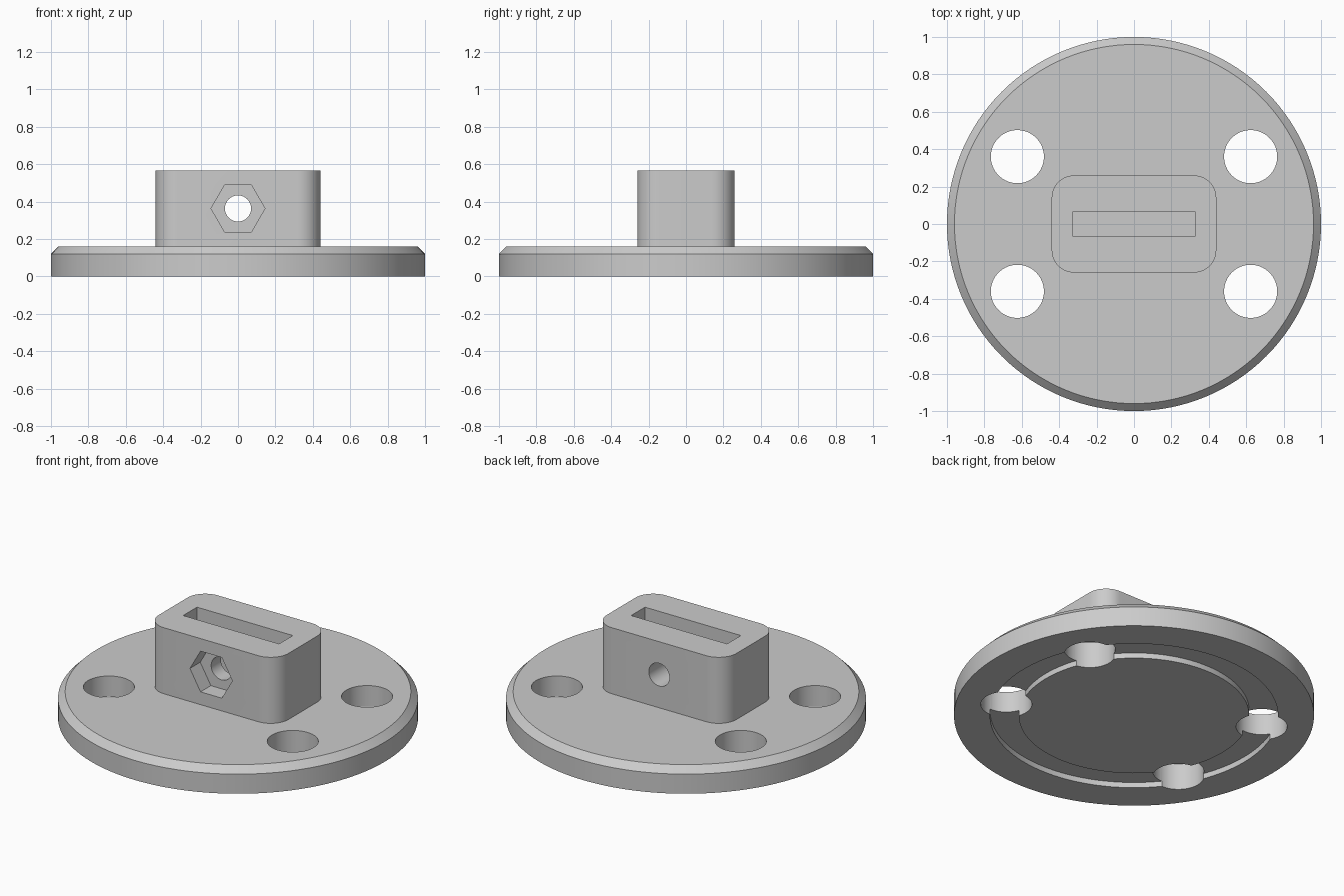
import bpy, bmesh
from math import pi, radians, cos, sin
from mathutils import Matrix

cube = bpy.data.objects.get("Cube")
if cube:
    bpy.data.objects.remove(cube, do_unlink=True)

grey = bpy.data.materials.new("plain grey")
grey.use_nodes = True
colour = (0.6, 0.6, 0.6, 1)
grey.diffuse_color = colour
grey.node_tree.nodes["Principled BSDF"].inputs["Base Color"].default_value = colour


def make_object(name, bm):
    bmesh.ops.recalc_face_normals(bm, faces=bm.faces)
    mesh = bpy.data.meshes.new(name)
    bm.to_mesh(mesh)
    bm.free()
    mesh.materials.append(grey)
    obj = bpy.data.objects.new(name, mesh)
    bpy.context.collection.objects.link(obj)
    return obj


def lathe(name, profile, steps=128):
    bm = bmesh.new()
    verts = [bm.verts.new((r, 0, z)) for r, z in profile]
    edges = [bm.edges.new(pair) for pair in zip(verts, verts[1:])]
    bmesh.ops.spin(bm, geom=verts + edges, cent=(0, 0, 0), axis=(0, 0, 1),
                   angle=2 * pi, steps=steps)
    bmesh.ops.remove_doubles(bm, verts=bm.verts, dist=0.0001)
    return make_object(name, bm)


def box(name, size, centre, corner=0):
    bm = bmesh.new()
    bmesh.ops.create_cube(bm, size=1, matrix=Matrix.Translation(centre)
                          @ Matrix.Diagonal((*size, 1)))
    if corner:
        upright = [e for e in bm.edges
                   if abs(e.verts[0].co.z - e.verts[1].co.z) > 0.01]
        bmesh.ops.bevel(bm, geom=upright, offset=corner, segments=12,
                        profile=0.5, affect='EDGES')
    return make_object(name, bm)


def prism(name, radius, depth, centre, sides, turn):
    bm = bmesh.new()
    bmesh.ops.create_cone(bm, cap_ends=True, segments=sides, radius1=radius,
                          radius2=radius, depth=depth,
                          matrix=Matrix.Translation(centre) @ turn)
    return make_object(name, bm)


def cut(target, cutters):
    bpy.context.view_layer.objects.active = target
    for cutter in cutters:
        cutter.hide_render = True
        mod = target.modifiers.new("cut", 'BOOLEAN')
        mod.operation, mod.solver, mod.object = 'DIFFERENCE', 'EXACT', cutter
        bpy.ops.object.modifier_apply(modifier=mod.name)
        bpy.data.objects.remove(cutter, do_unlink=True)


# Round flange with a chamfered rim and a shallow ring groove underneath
GROOVE = 0.033
flange = lathe("flange", [(0, 0), (0.64, 0), (0.64, GROOVE), (0.8, GROOVE),
                          (0.8, 0), (1, 0), (1, 0.12), (0.96, 0.16), (0, 0.16)])

# Four mounting holes centred on the groove
cut(flange, [prism("hole_cutter", 0.142, 1,
                   (0.72 * cos(radians(a)), 0.72 * sin(radians(a)), 0), 64, Matrix())
             for a in (30, 150, 210, 330)])

# Rounded socket block with a slot, a cross bore and a hexagonal nut pocket
BOLT_Z = 0.363
socket = box("socket_block", (0.88, 0.52, 0.405), (0, 0, 0.3625), 0.12)
sideways = Matrix.Rotation(pi / 2, 4, 'X')
hex_turn = sideways @ Matrix.Rotation(pi / 2, 4, 'Z')
cut(socket, [
    box("slot_cutter", (0.65, 0.134, 1), (0, 0, 0.4)),
    prism("bore_cutter", 0.07, 1, (0, 0, BOLT_Z), 48, sideways),
    prism("nut_cutter", 0.144, 0.2, (0, -0.26, BOLT_Z), 6, hex_turn),
])

# Smooth round walls, crisp edges
bpy.ops.object.select_all(action='DESELECT')
for part in (flange, socket):
    part.select_set(True)
bpy.context.view_layer.objects.active = flange
bpy.ops.object.shade_smooth_by_angle(angle=radians(30))
